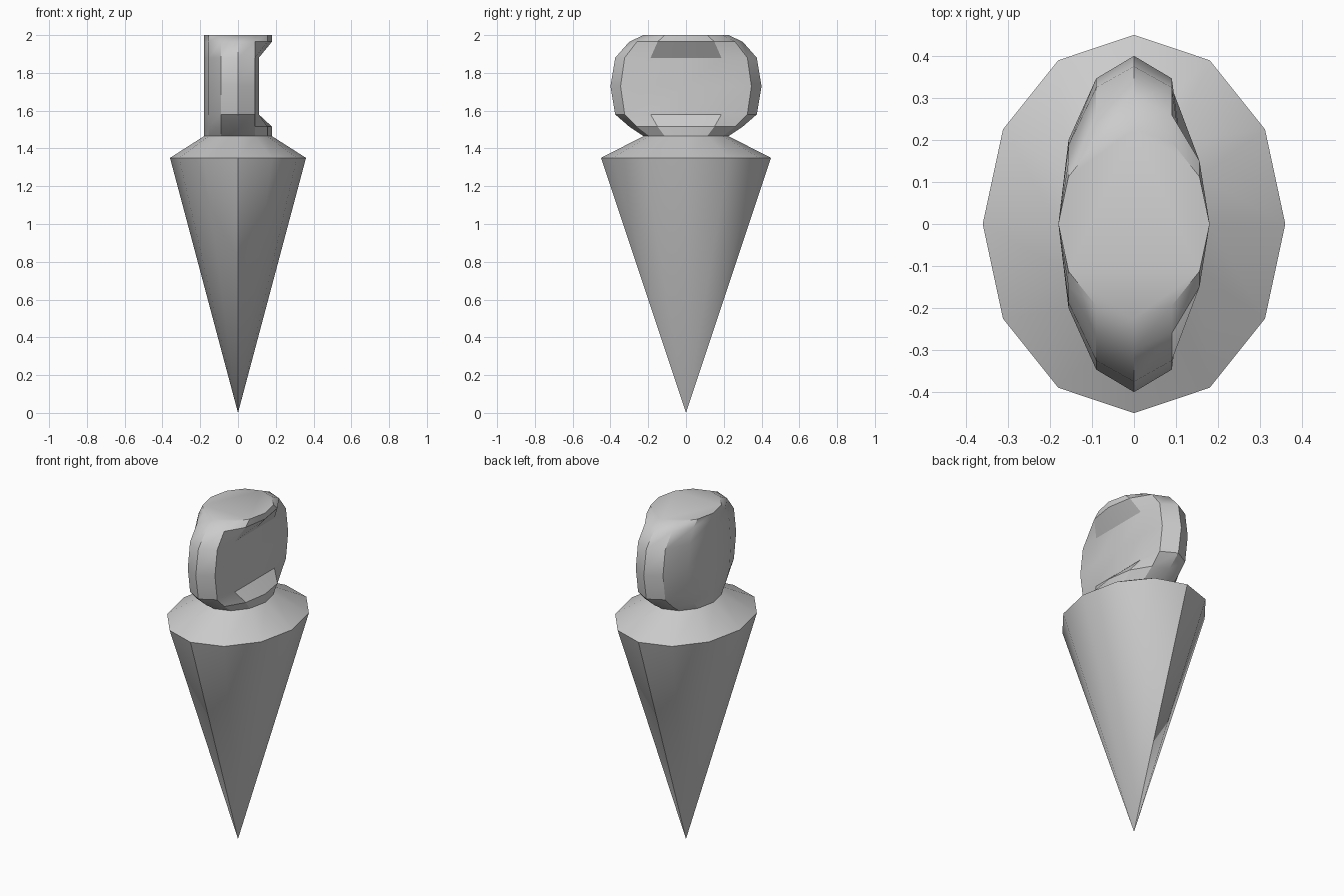
import bpy, bmesh, math

if "Cube" in bpy.data.objects:
    bpy.data.objects.remove(bpy.data.objects["Cube"])

SIDES = 12

# Rings from bottom to top: z, x radius, y radius, recessed on the +x side
rings = [
    (1.35, 0.36, 0.45, False),    # cone rim
    (1.465, 0.18, 0.225, False),  # neck
    (1.515, 0.18, 0.30, False),
    (1.58, 0.18, 0.375, True),
    (1.73, 0.18, 0.40, True),
    (1.88, 0.18, 0.375, True),
    (1.965, 0.18, 0.30, False),
    (2.00, 0.18, 0.225, False),   # flat top
]


def add_ring(bm, z, rx, ry, recessed):
    ring = []
    for i in range(SIDES):
        a = 2 * math.pi * i / SIDES
        x, y = rx * math.cos(a), ry * math.sin(a)
        if recessed:
            x = min(x, 0.11)
        ring.append(bm.verts.new((x, y, z)))
    return ring


def bridge(bm, low, high):
    for i in range(SIDES):
        j = (i + 1) % SIDES
        bm.faces.new((low[i], low[j], high[j], high[i]))


def finish(bm, name):
    bmesh.ops.recalc_face_normals(bm, faces=bm.faces)
    mesh = bpy.data.meshes.new(name)
    bm.to_mesh(mesh)
    bm.free()
    obj = bpy.data.objects.new(name, mesh)
    bpy.context.collection.objects.link(obj)
    bpy.ops.object.select_all(action='DESELECT')
    obj.select_set(True)
    bpy.context.view_layer.objects.active = obj
    bpy.ops.object.shade_smooth_by_angle(angle=math.radians(32))


# Pointed cone, sloping shoulder and rounded head in one continuous skin
bm = bmesh.new()
loops = [add_ring(bm, *r) for r in rings]
tip = bm.verts.new((0, 0, 0))
for i in range(SIDES):
    bm.faces.new((tip, loops[0][(i + 1) % SIDES], loops[0][i]))
for low, high in zip(loops, loops[1:]):
    bridge(bm, low, high)
bm.faces.new(loops[-1])
finish(bm, "pointed_peg")
